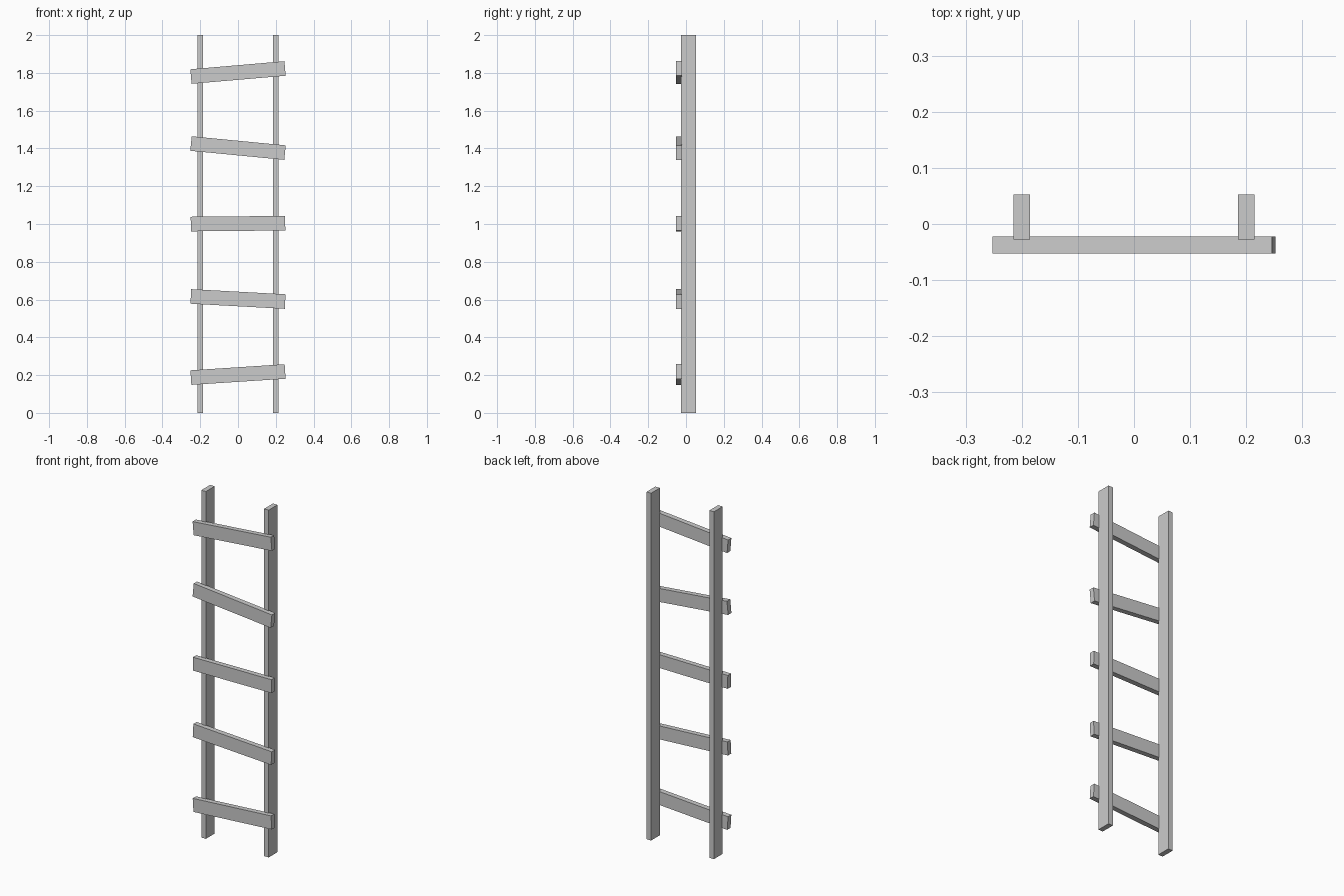
import bpy
from math import radians

if "Cube" in bpy.data.objects:
    bpy.data.objects.remove(bpy.data.objects["Cube"])


def box(name, location, size, tilt=0.0):
    """Box with given size, tilted in the front plane (positive = right end up)."""
    bpy.ops.mesh.primitive_cube_add(size=1, location=location)
    obj = bpy.context.object
    obj.name = name
    obj.scale = size
    obj.rotation_euler = (0, -radians(tilt), 0)
    return obj


# Upright rails
for side, x in (("left", -0.2), ("right", 0.2)):
    box(f"{side}_rail", (x, 0.0125, 1.0), (0.029, 0.08, 2.0))

# Crooked rungs nailed onto the front of the rails
rungs = [(0.203, 3.7), (0.603, -3.1), (1.002, 0.5), (1.402, -5.5), (1.802, 4.9)]
for i, (z, tilt) in enumerate(rungs, 1):
    box(f"rung_{i}", (0, -0.0375, z), (0.5, 0.03, 0.077), tilt)
